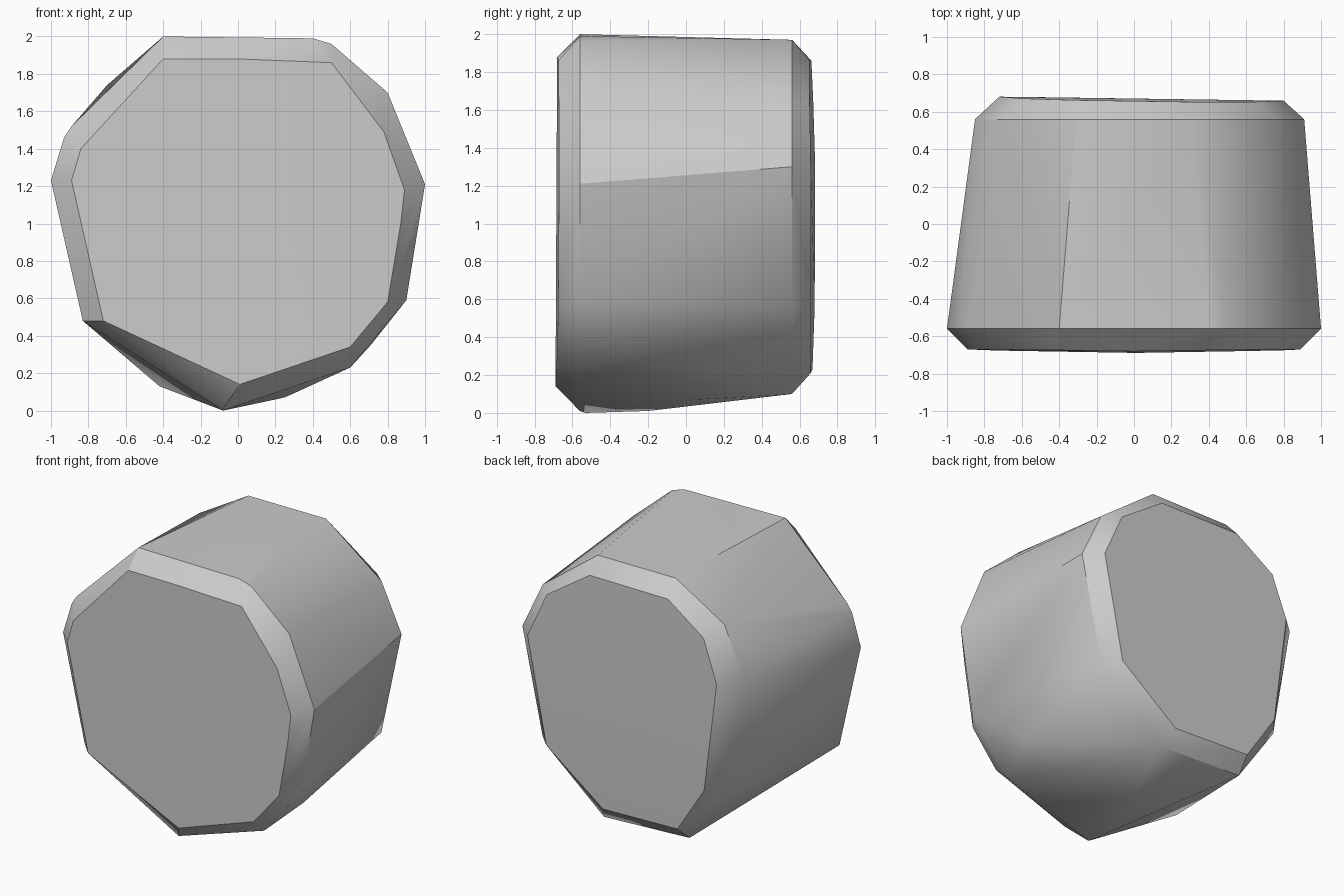
import bpy, bmesh, math

if "Cube" in bpy.data.objects:
    bpy.data.objects.remove(bpy.data.objects["Cube"])

# Cross-sections through the boulder, listed as (x, z), front to back
front_face = [(-.40, 1.88), (0, 1.88), (.50, 1.86), (.78, 1.49), (.89, 1.18), (.87, 1.0),
              (.80, .58), (.60, .34), (.01, .14), (-.72, .48), (-.89, 1.23), (-.84, 1.40)]
front_rim = [(-.40, 2.0), (.40, 1.99), (.50, 1.96), (.80, 1.70), (1.0, 1.21), (.90, .59),
             (.60, .23), (-.08, .01), (-.83, .48), (-1.0, 1.23), (-.93, 1.46), (-.89, 1.52)]
back_rim = [(.31, 1.97), (-.31, 1.97), (-.70, 1.74), (-.85, 1.37), (-.71, .55),
            (-.42, .13), (.26, .10), (.75, .55), (.91, 1.30), (.75, 1.64)]
back_face = [(.31, 1.86), (-.32, 1.86), (-.61, 1.66), (-.72, 1.36), (-.62, .57),
             (-.40, .23), (.20, .21), (.65, .55), (.80, 1.30), (.65, 1.63)]

bm = bmesh.new()


def add_section(points, y_at):
    for x, z in points:
        bm.verts.new((x, y_at(x, z), z))


# Worn front and back faces lean and bow slightly
add_section(front_face, lambda x, z: -.69 + .01 * z / 2 + .015 * abs(x))
add_section(front_rim, lambda x, z: -.56)
add_section(back_rim, lambda x, z: .56)
add_section(back_face, lambda x, z: .68 - .015 * x - .025 * abs(z - .95))

# Extra bulges along the underside
for p in [(-.08, -.53, 0), (-.08, -.2, .01), (.25, .05, .07), (.71, -.27, .35), (.8, -.1, .53)]:
    bm.verts.new(p)

# Wrap everything in one faceted skin
hull = bmesh.ops.convex_hull(bm, input=bm.verts[:])
loose = [v for v in bm.verts if not v.link_faces]
bmesh.ops.delete(bm, geom=loose, context='VERTS')
bmesh.ops.recalc_face_normals(bm, faces=bm.faces[:])

mesh = bpy.data.meshes.new("boulder")
bm.to_mesh(mesh)
bm.free()
boulder = bpy.data.objects.new("boulder", mesh)
bpy.context.collection.objects.link(boulder)
bpy.context.view_layer.objects.active = boulder
boulder.select_set(True)
bpy.ops.object.shade_smooth_by_angle(angle=math.radians(30))
